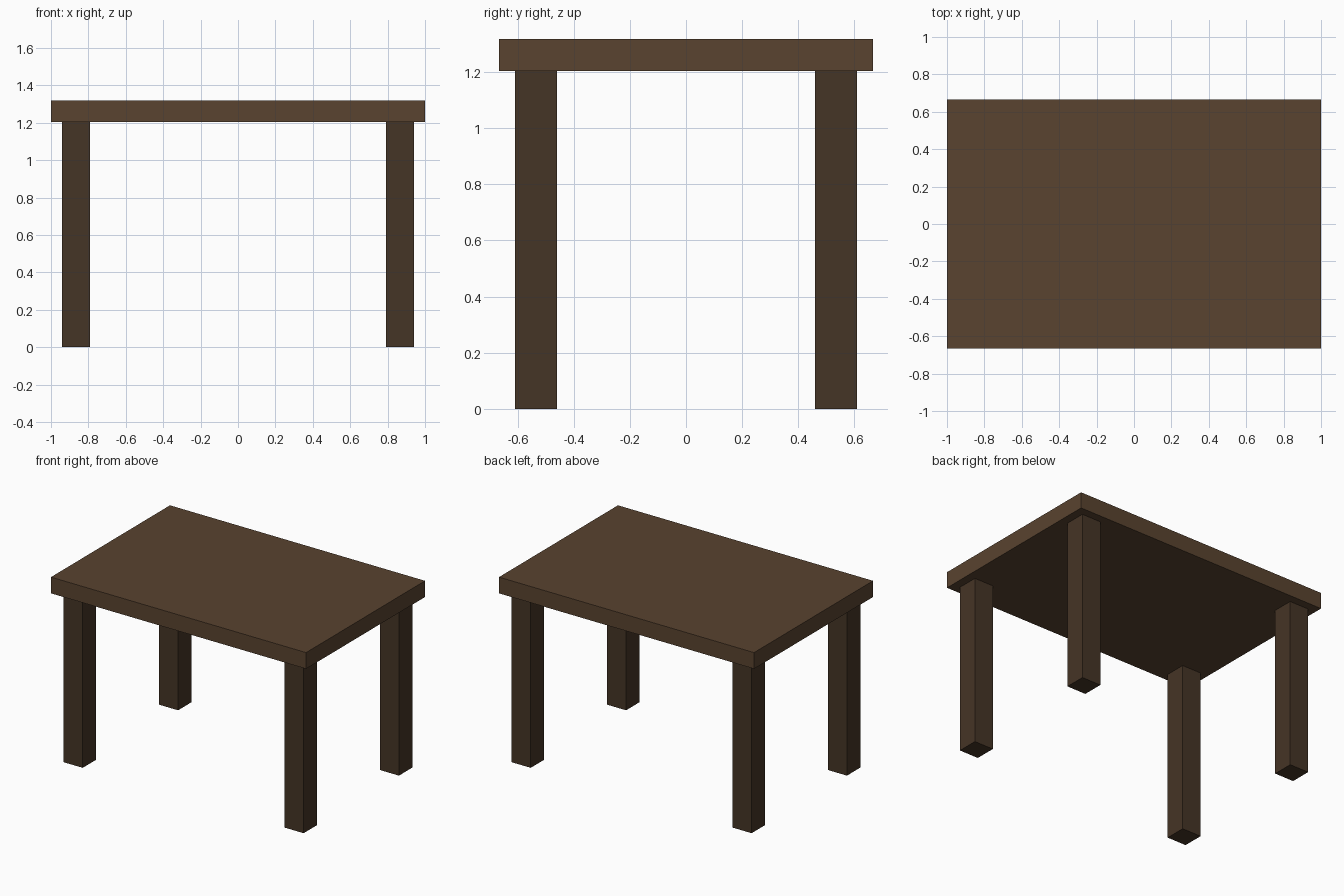
import bpy

if "Cube" in bpy.data.objects:
    bpy.data.objects.remove(bpy.data.objects["Cube"])


def material(name, color):
    mat = bpy.data.materials.new(name)
    mat.diffuse_color = (*color, 1.0)
    mat.use_nodes = True
    mat.node_tree.nodes["Principled BSDF"].inputs["Base Color"].default_value = mat.diffuse_color
    return mat


def box(name, center, size, mat):
    bpy.ops.mesh.primitive_cube_add(size=1, location=center)
    obj = bpy.context.object
    obj.name = name
    obj.scale = size
    bpy.ops.object.transform_apply(location=False, rotation=False, scale=True)
    obj.data.materials.append(mat)
    return obj


top_wood = material("top_wood", (0.10, 0.056, 0.029))
leg_wood = material("leg_wood", (0.060, 0.035, 0.019))

LEG_HEIGHT = 1.203
TOP_HEIGHT = 1.318

# Table top slab
box("table_top", (0, 0, (LEG_HEIGHT + TOP_HEIGHT) / 2),
    (2.0, 1.332, TOP_HEIGHT - LEG_HEIGHT), top_wood)

# Four square legs, one near each corner
for depth, sy in (("front", -1), ("back", 1)):
    for side, sx in (("left", -1), ("right", 1)):
        box(f"{depth}_{side}_leg", (sx * 0.866, sy * 0.534, LEG_HEIGHT / 2),
            (0.149, 0.149, LEG_HEIGHT), leg_wood)
